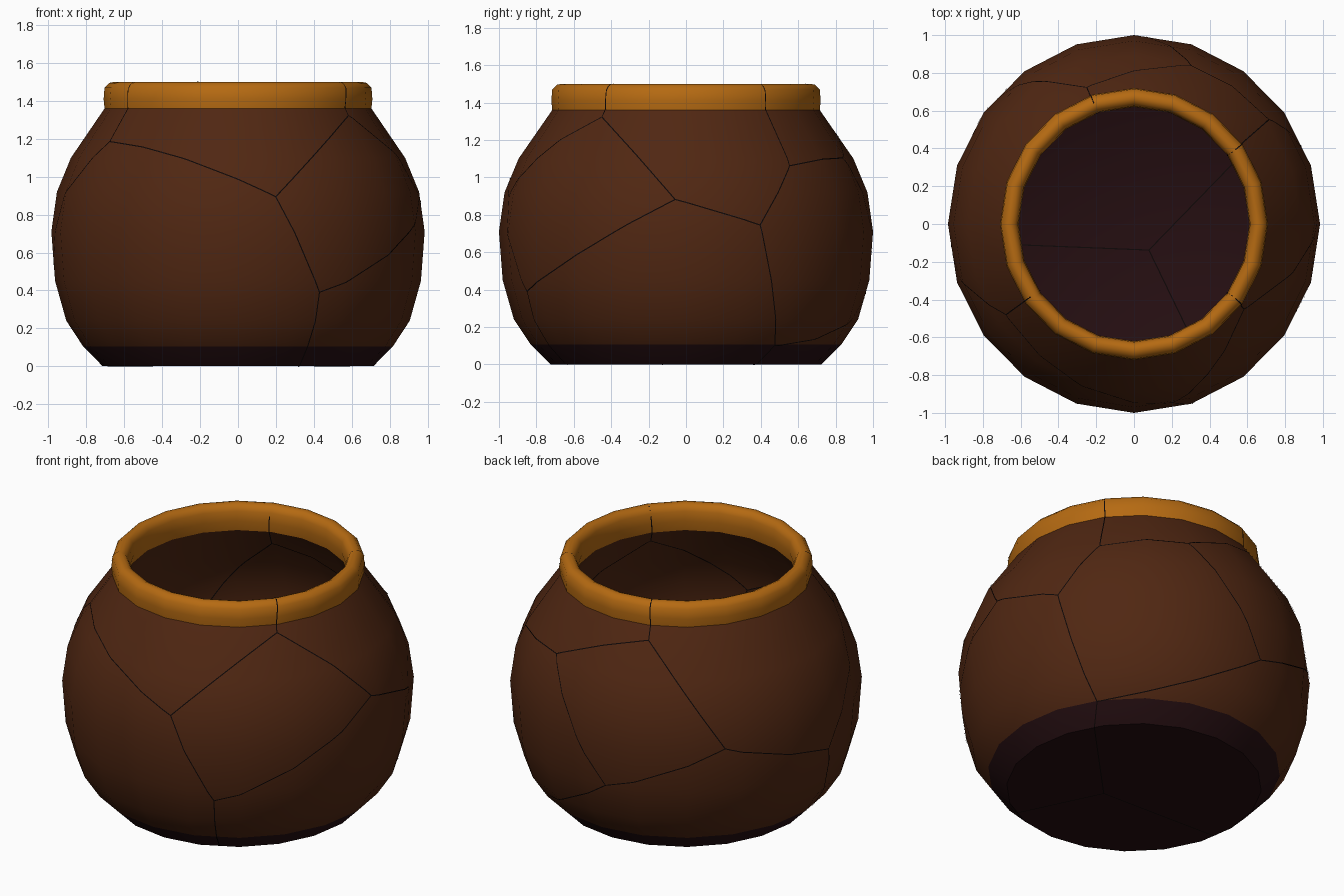
import bpy, bmesh, math
from mathutils import Vector
from mathutils.bvhtree import BVHTree

if "Cube" in bpy.data.objects:
    bpy.data.objects.remove(bpy.data.objects["Cube"])

SIDES, XS = 20, 0.985


def material(name, rgb):
    m = bpy.data.materials.new(name)
    m.diffuse_color = (*rgb, 1)
    m.use_nodes = True
    m.node_tree.nodes["Principled BSDF"].inputs["Base Color"].default_value = m.diffuse_color
    return m


BROWN = material("clay brown", (0.080, 0.020, 0.006))
GOLD = material("golden rim", (0.462, 0.144, 0.006))
DARK = material("dark base", (0.018, 0.0044, 0.0056))
BLACK = material("crack black", (0.004, 0.002, 0.002))


def finish(bm, name, mats):
    me = bpy.data.meshes.new(name)
    bm.to_mesh(me)
    for m in mats:
        me.materials.append(m)
    ob = bpy.data.objects.new(name, me)
    bpy.context.collection.objects.link(ob)
    return ob


def lathe(name, profile, mats, rule=None):
    """Spin (radius, z) points about z; radius 0 makes a single pole."""
    bm = bmesh.new()
    rings = []
    for r, z in profile:
        if r == 0:
            rings.append([bm.verts.new((0, 0, z))] * SIDES)
        else:
            rings.append([bm.verts.new((XS * r * math.cos(2 * math.pi * i / SIDES),
                                        r * math.sin(2 * math.pi * i / SIDES), z))
                          for i in range(SIDES)])
    for a, b in zip(rings, rings[1:]):
        for i in range(SIDES):
            j = (i + 1) % SIDES
            f = bm.faces.new(list(dict.fromkeys((a[i], a[j], b[j], b[i]))))
            if rule:
                f.material_index = rule(f.calc_center_median())
    tree = BVHTree.FromBMesh(bm)
    ob = finish(bm, name, mats)
    bpy.ops.object.select_all(action='DESELECT')
    ob.select_set(True)
    bpy.context.view_layer.objects.active = ob
    bpy.ops.object.shade_smooth_by_angle(angle=math.radians(42))
    return tree


# Pot body: underside, outer wall, then (below) inner wall and floor
outer = [(0, 0), (.725, 0), (.83, .105), (.92, .24), (.98, .45), (1, .71),
         (.97, .92), (.895, 1.1), (.715, 1.36)]
inner = [(.63, 1.34), (.82, 1.06), (.89, .9), (.92, .71), (.90, .47),
         (.84, .28), (.75, .13), (.69, .085), (0, .085)]
low = lambda c: 1 if c.z < .11 else 0
trees = [lathe("pot_outer_wall", outer, [BROWN, DARK], low),
         lathe("pot_inner_wall", inner, [BROWN, DARK], low)]

# Rounded rim
trees.append(lathe("rim", [(.70, 1.36), (.715, 1.36), (.72, 1.41), (.715, 1.47), (.69, 1.495),
                           (.665, 1.5), (.64, 1.49), (.625, 1.46), (.62, 1.4),
                           (.63, 1.34)], [GOLD]))

# Crack network: corner points on the wall, and which ones are joined
P = {k: Vector(v) for k, v in dict(
    A=(-.67, -.475, 1.18), B=(.2, -.95, .895), C=(.57, -.44, 1.31), D=(.43, -.85, .39),
    F=(.98, -.06, .885), G=(.9, .4, .745), H=(.71, .55, 1.06), I=(-.245, .71, 1.28),
    J=(.3, .83, 1.1), L=(-.728, .656, .72), M=(-.12, .954, .45), N=(-.98, -.01, .53),
    P=(.67, .475, .1), Q=(.365, -.73, .1), R=(-.8, -.1, .1), S=(.08, -.14, 0.08),
    a=(-.52, -.366, 1.5), c=(.52, -.38, 1.5), h=(.52, .38, 1.5), i=(-.2, .605, 1.5)).items()}
EDGES = "AB BC BD CF DF FG GH HJ IJ IL JM LM LN AN MP GP DQ NR PS QS RS Aa Cc Hh Ii".split()
O = Vector((0, 0, .75))


def cast(origin, d):
    hits = [h for h in (t.ray_cast(origin, d) for t in trees) if h[0]]
    return min(hits, key=lambda h: h[3])[0] if hits else None


bm = bmesh.new()
for e in EDGES:
    p, q = P[e[0]], P[e[1]]
    n = max(6, int((q - p).length / .025))
    side = (p - O).cross(q - O).normalized() * .003
    for inside in (True, False):
        prev = None
        for k in range(n + 1):
            d = (p.lerp(q, k / n) - O).normalized()
            if inside:
                hit = cast(O, d)
                pos = hit and hit - d * .004
            else:
                hit = cast(O + d * 3, -d)
                pos = hit and hit + d * .004
            cur = pos and [bm.verts.new(pos + side), bm.verts.new(pos - side)]
            if prev and cur and (prev[0].co - cur[0].co).length < .15:
                f = [prev[0], prev[1], cur[1], cur[0]]
                bm.faces.new(f[::-1] if inside else f)
            prev = cur
for v in bm.verts:
    v.co.z = max(v.co.z, -.003)
finish(bm, "cracks", [BLACK])
